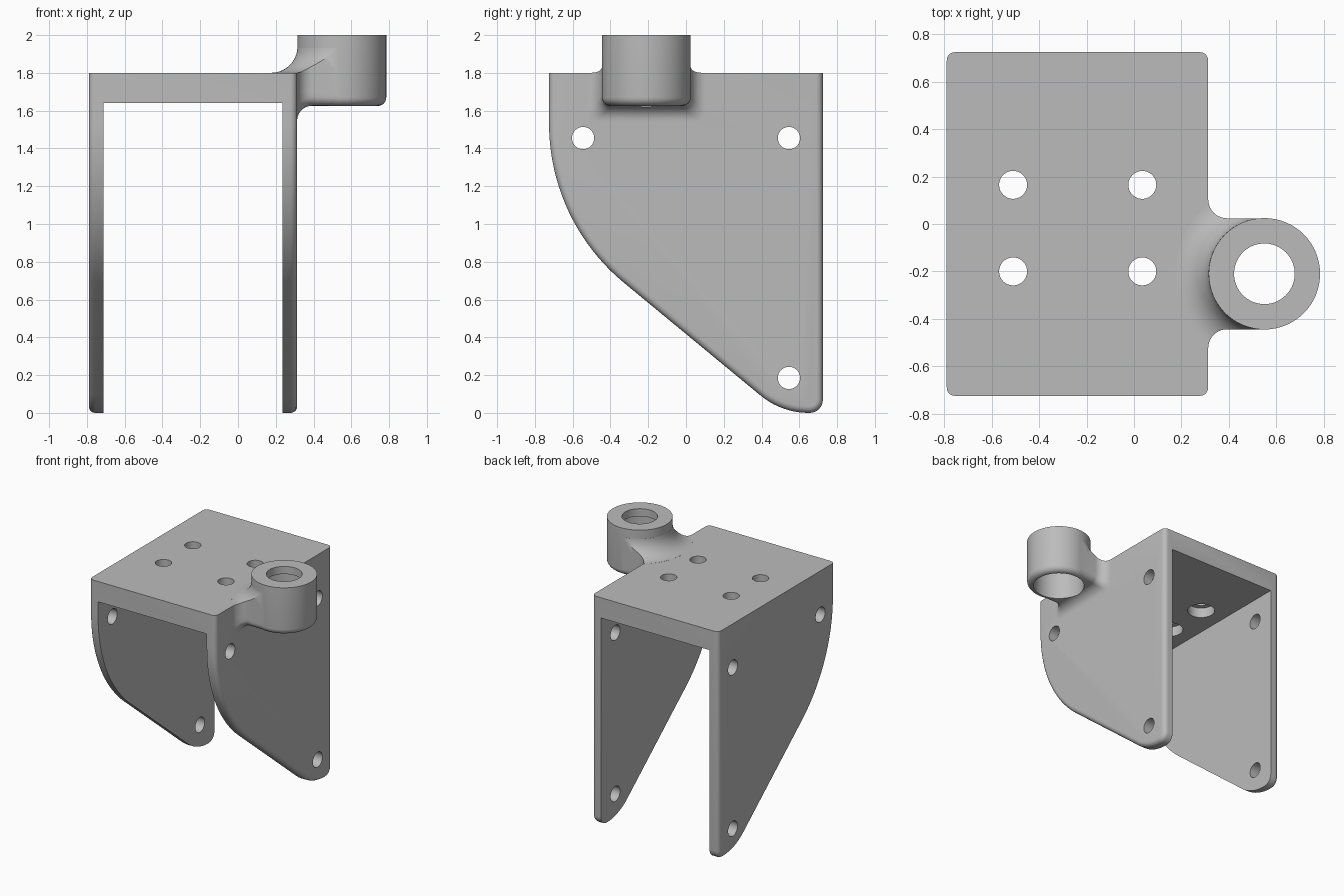
import bpy, bmesh, math
from mathutils import Vector

if "Cube" in bpy.data.objects:
    bpy.data.objects.remove(bpy.data.objects["Cube"])

BX, BY, BR = 0.55, -0.21, 0.235      # boss axis and radius
X0, X1, HY, TOP = -0.79, 0.313, 0.725, 1.80

grey = bpy.data.materials.new("plain grey")
grey.diffuse_color = (0.5, 0.5, 0.5, 1)
grey.use_nodes = True
grey.node_tree.nodes["Principled BSDF"].inputs["Base Color"].default_value = grey.diffuse_color


def finish(name, bm):
    bmesh.ops.recalc_face_normals(bm, faces=bm.faces[:])
    me = bpy.data.meshes.new(name)
    bm.to_mesh(me)
    bm.free()
    ob = bpy.data.objects.new(name, me)
    bpy.context.collection.objects.link(ob)
    me.materials.append(grey)
    return ob


def loft(name, rings):
    """Closed solid through a list of matching point rings."""
    bm = bmesh.new()
    vs = [[bm.verts.new(p) for p in r] for r in rings]
    n = len(vs[0])
    for a, b in zip(vs, vs[1:]):
        for i in range(n):
            bm.faces.new((a[i], a[(i + 1) % n], b[(i + 1) % n], b[i]))
    bm.faces.new(vs[0])
    bm.faces.new(vs[-1])
    return finish(name, bm)


def lathe(name, profile, cx, cy, axis="z", n=64):
    """Solid of revolution from (radius, height) pairs."""
    rings = []
    for r, h in profile:
        ring = []
        for i in range(n):
            a = 2 * math.pi * i / n
            u, v = cx + r * math.cos(a), cy + r * math.sin(a)
            ring.append((u, v, h) if axis == "z" else (h, u, v))
        rings.append(ring)
    return loft(name, rings)


def boolean(target, tool, op):
    m = target.modifiers.new(op, "BOOLEAN")
    m.object, m.operation, m.solver = tool, op, "EXACT"
    bpy.context.view_layer.objects.active = target
    bpy.ops.object.modifier_apply(modifier=m.name)
    bpy.data.objects.remove(tool)


def arc(cx, cz, r, a0, a1, n):
    return [(cx + r * math.cos(math.radians(a0 + (a1 - a0) * i / n)),
             cz + r * math.sin(math.radians(a0 + (a1 - a0) * i / n))) for i in range(n + 1)]


# bracket body: side profile extruded across x
profile = [(-HY, TOP)]
profile += arc(-HY + 1.09, 1.53, 1.09, 180, 230.4, 20)   # curved front edge
profile += arc(0.65, 0.40, 0.40, 230.4, 270, 10)         # foot
profile += arc(HY - 0.07, 0.07, 0.07, 270, 360, 6)       # rear foot corner
profile += [(HY, TOP)]
bracket = loft("bracket", [[(x, y, z) for y, z in profile] for x in (X0, X1)])

# round the outer rim of both walls, leaving the top edges sharp
bm = bmesh.new()
bm.from_mesh(bracket.data)
rim = [e for e in bm.edges
       if abs(e.verts[0].co.x - e.verts[1].co.x) < 1e-4
       and not all(v.co.z > TOP - 1e-3 for v in e.verts)]
bmesh.ops.bevel(bm, geom=rim, offset=0.035, segments=5, profile=0.5, affect="EDGES")
bm.to_mesh(bracket.data)
bm.free()

# space between the walls
ring = [(-0.713, -1), (0.235, -1), (0.235, 1), (-0.713, 1)]
boolean(bracket, loft("gap_cutter", [[(x, y, z) for x, y in ring] for z in (-1, 1.64)]), "DIFFERENCE")


def web(name, x_start, top):
    """Block joining wall and boss, flaring into the wall with a fillet."""
    R, rb, rings = 0.08, 0.05, []
    for x in [x_start] + [X1 + R * (1 - math.cos(math.pi / 2 * i / 10)) for i in range(11)] + [BX]:
        d = min(max(x - X1, 0), R)
        f = R - math.sqrt(max(R * R - (R - d) ** 2, 0))
        w, zb = BR - 0.001 + f, 1.626 - f
        half = [(w, top)] + arc(w - rb, zb + rb, rb, 0, -90, 6)
        sect = half + [(-y, z) for y, z in reversed(half)]
        rings.append([(x, BY + y, z) for y, z in sect])
    return loft(name, rings)


# concave flare from the plate up to the boss, trimmed to the web width
R = 0.14
flare_profile = [(BR + R + 0.0005, 1.70)] + \
    [(BR + R - R * math.sin(a), TOP + 0.0005 + R - R * math.cos(a))
     for a in [math.radians(86) * i / 14 for i in range(15)]]
flare = lathe("flare", flare_profile, BX, BY)
boolean(flare, web("flare_trim", 0.1, 2.1), "INTERSECT")

# boss with rounded lower edge
boss = lathe("boss", arc(BR - 0.045, 1.67, 0.045, -90, 0, 6)[0:] + [(BR, 2.0)], BX, BY)

for part in (web("web", 0.27, 1.7995), flare, boss):
    boolean(bracket, part, "UNION")

# stepped boss bore: narrow lip above a wide bore
boolean(bracket, lathe("bore_cutter", [(0.187, 1.5), (0.187, 1.94), (0.128, 1.94), (0.128, 2.1)],
                       BX, BY), "DIFFERENCE")

# plate holes, widened on the underside
for x in (-0.51, 0.035):
    for y in (-0.20, 0.165):
        boolean(bracket, lathe("plate_hole_cutter", [(0.1, 1.6), (0.1, 1.72), (0.059, 1.72), (0.059, 1.9)],
                               x, y, n=40), "DIFFERENCE")

# bolt holes through both walls
for y, z in ((-0.545, 1.455), (0.545, 1.455), (0.545, 0.185)):
    boolean(bracket, lathe("wall_hole_cutter", [(0.059, -1), (0.059, 0.5)], y, z, "x", 40), "DIFFERENCE")

bpy.ops.object.select_all(action="DESELECT")
bracket.select_set(True)
bpy.context.view_layer.objects.active = bracket
bpy.ops.object.shade_smooth_by_angle(angle=math.radians(30))
